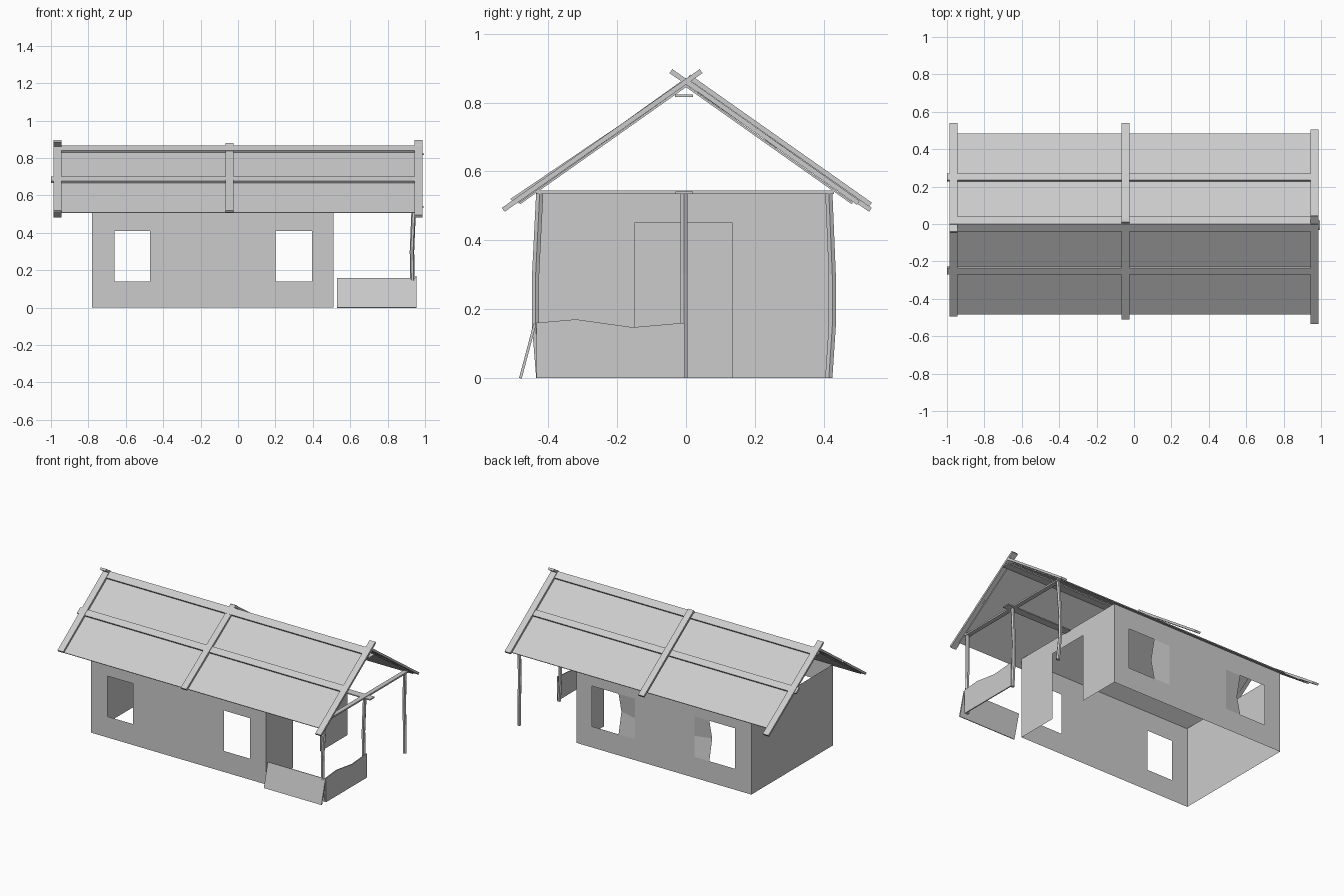
import bpy, bmesh, math
from mathutils import Vector

if "Cube" in bpy.data.objects:
    bpy.data.objects.remove(bpy.data.objects["Cube"])


def finish(name, bm):
    bmesh.ops.recalc_face_normals(bm, faces=bm.faces)
    mesh = bpy.data.meshes.new(name)
    bm.to_mesh(mesh)
    bm.free()
    obj = bpy.data.objects.new(name, mesh)
    bpy.context.collection.objects.link(obj)
    return obj


def sheet(name, us, vs, holes, place):
    """Thin wall made of grid cells, with cells left out as openings."""
    bm = bmesh.new()
    grid = [[bm.verts.new(place(u, v)) for v in vs] for u in us]
    for i in range(len(us) - 1):
        for j in range(len(vs) - 1):
            if (i, j) not in holes:
                bm.faces.new((grid[i][j], grid[i + 1][j], grid[i + 1][j + 1], grid[i][j + 1]))
    loose = [v for v in bm.verts if not v.link_faces]
    bmesh.ops.delete(bm, geom=loose, context='VERTS')
    return finish(name, bm)


def loft(name, rings):
    """Closed solid through a list of matching rings."""
    bm = bmesh.new()
    rs = [[bm.verts.new(p) for p in r] for r in rings]
    n = len(rs[0])
    for a, b in zip(rs, rs[1:]):
        for k in range(n):
            bm.faces.new((a[k], a[(k + 1) % n], b[(k + 1) % n], b[k]))
    bm.faces.new(rs[0])
    bm.faces.new(rs[-1])
    return finish(name, bm)


def board(name, x0, x1, a, b, t):
    """Plank between two (y, z) points, spanning x0 to x1, thickness t downwards."""
    d = Vector((b[0] - a[0], b[1] - a[1])).normalized()
    n = Vector((-d.y, d.x))
    if n.y > 0:
        n = -n
    sect = [Vector(a), Vector(b), Vector(b) + n * t, Vector(a) + n * t]
    return loft(name, [[(x, p.x, p.y) for p in sect] for x in (x0, x1)])


def post(name, pts, r=0.012, sides=6):
    rings = [[(p[0] + r * math.cos(k * math.tau / sides),
               p[1] + r * math.sin(k * math.tau / sides), p[2]) for k in range(sides)]
             for p in pts]
    return loft(name, rings)


# house walls
L, R, F, B, H = -0.78, 0.51, -0.435, 0.425, 0.54
sheet("front_wall", [L, -0.66, -0.47, 0.20, 0.395, R], [0, 0.14, 0.41, H],
      {(1, 1), (3, 1)}, lambda u, v: (u, F, v))


def warped(u, v):
    # inner window edges bow inwards at mid height
    dent = 0.03 if v == 0.28 and u in (-0.47, 0.20) else 0
    return (u, B - dent, v)


sheet("back_wall", [L, -0.66, -0.47, -0.36, 0.08, 0.20, 0.395, R], [0, 0.14, 0.28, 0.41, H],
      {(1, 1), (1, 2), (5, 1), (5, 2)}, warped)
sheet("left_wall", [F, B], [0, H], set(), lambda u, v: (L, u, v))
sheet("door_wall", [F, -0.15, 0.135, B], [0, 0.45, H], {(1, 0)}, lambda u, v: (R, u, v))

# porch posts, slightly bent
for name, y, bow in (("front_post", -0.425, -0.012), ("middle_post", -0.006, 0), ("back_post", 0.415, 0.01)):
    post(name, [(0.94, y, 0), (0.933, y + bow, 0.15), (0.93, y + bow, 0.3), (0.94, y, H)])

# porch beams and ridge beam
board("porch_cross_beam", 0.925, 0.955, (-0.435, 0.544), (0.43, 0.544), 0.01)
board("porch_middle_beam", R, 0.995, (-0.03, 0.541), (0.02, 0.541), 0.007)
board("ridge_beam", -0.97, 0.995, (-0.032, 0.824), (0.02, 0.824), 0.008)

# porch railings: leaning front panel, wavy side panel
board("front_railing", 0.53, 0.955, (-0.485, 0), (-0.443, 0.158), 0.008)
outline = [(-0.435, 0), (-0.435, 0.16), (-0.32, 0.17), (-0.155, 0.147), (-0.005, 0.16), (-0.005, 0)]
loft("side_railing", [[(x, y, z) for y, z in outline] for x in (0.948, 0.955)])

# roof panels and lengthwise battens
S = 0.706
for s, side in ((-1, "front"), (1, "back")):
    board(side + "_roof_panel", -0.955, 0.955, (0, 0.852), (s * 0.485, 0.852 - 0.485 * S), 0.006)

    def batten(name, x0, x1, d0, d1):
        board(name, x0, x1, (s * d0, 0.867 - d0 * S), (s * d1, 0.867 - d1 * S), 0.012)
    batten(side + "_ridge_batten", -0.985, 0.985, 0.0, 0.04)
    batten(side + "_middle_batten", -1.0, 0.965, 0.235, 0.27)

# crosswise roof boards: x centre, upper (y, z), lower (y, z)
boards = [
    ("front_left_board", -0.965, (0.0, 0.872), (-0.495, 0.518)),
    ("front_middle_board", -0.045, (0.02, 0.878), (-0.51, 0.52)),
    ("front_right_board", 0.965, (0.04, 0.897), (-0.535, 0.494)),
    ("back_left_board", -0.965, (-0.04, 0.897), (0.54, 0.494)),
    ("back_middle_board", -0.045, (0.012, 0.881), (0.54, 0.509)),
    ("back_right_board", 0.965, (0.0, 0.872), (0.505, 0.514)),
]
for name, x, a, b in boards:
    board(name, x - 0.021, x + 0.021, a, b, 0.014)
